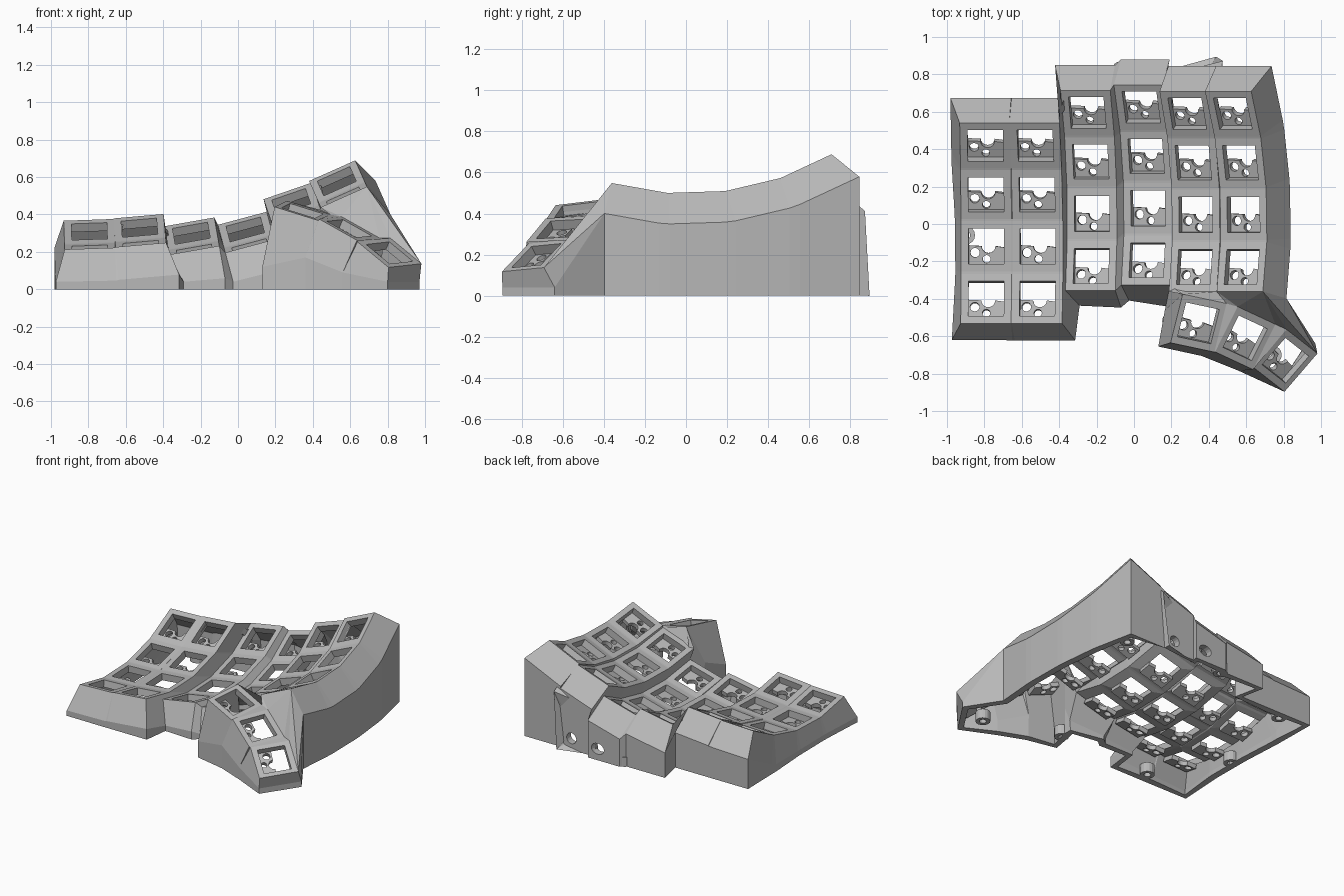
import bpy, bmesh, math
from math import radians, cos, sin, pi
from mathutils import Matrix, Vector

cube = bpy.data.objects.get("Cube")
if cube:
    bpy.data.objects.remove(cube)

grey = bpy.data.materials.new("plain_grey")
grey.use_nodes = True
grey.diffuse_color = (0.48, 0.48, 0.48, 1)
grey.node_tree.nodes["Principled BSDF"].inputs["Base Color"].default_value = (0.48, 0.48, 0.48, 1)

THICK, HALF, HOLE = 0.05, 0.135, 0.095
OUT, DROP, LOW = 0.055, 0.19, 0.04
TL, TR, BR, BL = range(4)
SIGNS = [(-1, 1), (1, 1), (1, -1), (-1, -1)]


def rot(angle, axis):
    return Matrix.Rotation(radians(angle), 4, axis)


def add_object(name, bm):
    mesh = bpy.data.meshes.new(name)
    bm.to_mesh(mesh)
    bm.free()
    mesh.materials.append(grey)
    ob = bpy.data.objects.new(name, mesh)
    bpy.context.scene.collection.objects.link(ob)
    return ob


def loop_edges(bm, points):
    vs = [bm.verts.new(p) for p in points]
    return [bm.edges.new((vs[i - 1], vs[i])) for i in range(len(vs))]


def circle(x, y, r, n=16):
    return [(x + r * cos(2 * pi * i / n), y + r * sin(2 * pi * i / n)) for i in range(n)]


# Key placement: six curved columns (x, y, z, roll) of four rows (y, height, tilt)
columns = [(-0.79, -0.12, 0.17, 2), (-0.515, -0.12, 0.19, 5), (-0.225, 0.055, 0.162, 10),
           (0.075, 0.085, 0.185, 15), (0.33, 0.05, 0.335, 19), (0.585, 0.05, 0.45, 24)]
rows = [(0.539, 0.14, 27), (0.277, 0.04, 14.5), (0, 0, 2), (-0.279, 0.022, -11)]
place = {}
for c, (x, y, z, roll) in enumerate(columns):
    for r, (dy, h, tilt) in enumerate(rows):
        place[c, r] = (Matrix.Translation((x, y, z)) @ rot(-roll, 'Y')
                       @ Matrix.Translation((0, dy, h)) @ rot(tilt, 'X'))
# Thumb keys: x, y, z, yaw, pitch, tilt
thumbs = [(0.345, -0.53, 0.42, -12, 17, 7), (0.595, -0.61, 0.325, -25, 27, 3),
          (0.81, -0.73, 0.195, -38, 33, 5)]
for i, (x, y, z, yaw, pitch, tilt) in enumerate(thumbs):
    place["thumb", i] = (Matrix.Translation((x, y, z)) @ rot(yaw, 'Z')
                         @ rot(pitch, 'Y') @ rot(tilt, 'X'))

# Key plates with square openings
bm = bmesh.new()
corner = {}
top_faces = []
for key, m in place.items():
    hx = 0.125 if key[0] == "thumb" else HALF
    outer = [bm.verts.new(m @ Vector((sx * hx, sy * HALF, 0))) for sx, sy in SIGNS]
    inner = [bm.verts.new(m @ Vector((sx * HOLE, sy * HOLE, 0))) for sx, sy in SIGNS]
    for i in range(4):
        j = (i + 1) % 4
        top_faces.append(bm.faces.new((outer[i], outer[j], inner[j], inner[i])))
        corner[key + (i,)] = outer[i]


def face(*keys):
    return bm.faces.new([corner[k] for k in keys])


# Webs between rows, between columns and between thumb keys
for c in range(6):
    for r in range(4):
        if r < 3:
            face((c, r, BL), (c, r, BR), (c, r + 1, TR), (c, r + 1, TL))
        if c < 5:
            face((c, r, TR), (c + 1, r, TL), (c + 1, r, BL), (c, r, BR))
            if r < 3:
                face((c, r, BR), (c + 1, r, BL), (c + 1, r + 1, TL), (c, r + 1, TR))
T = [[("thumb", i, k) for k in range(4)] for i in range(3)]
for i in range(2):
    face(T[i][TR], T[i + 1][TL], T[i + 1][BL], T[i][BR])

# Faceted web from the finger columns down to the thumb keys
a, b, c5l, c5r = (4, 3, BL), (4, 3, BR), (5, 3, BL), (5, 3, BR)
for f in [((3, 3, BR), a, T[0][TL]), (a, b, T[0][TR], T[0][TL]), (b, c5l, T[0][TR]),
          (c5l, T[1][TL], T[0][TR]), (c5l, c5r, T[1][TL]), (c5r, T[1][TR], T[1][TL]),
          (c5r, T[2][TL], T[1][TR]), (c5r, T[2][TR], T[2][TL])]:
    face(*f)

# Perimeter: corner, then outward direction or a fixed crease point
rim = []
for c in range(6):
    rim += [((c, 0, TL), (-1 if c in (0, 2) else 0, 1)), ((c, 0, TR), (1 if c == 5 else 0, 1))]
for r in range(4):
    rim += [((5, r, k), (1, 0)) for k in (TR, BR) if (r, k) != (0, TR)]
rim += [(T[2][TR], (0.97, -0.64, 0.04)), (T[2][BR], (0.80, -0.895, 0.04)),
        (T[2][BL], (0.56, -0.785, 0.09)), (T[1][BR], (0.56, -0.785, 0.09)),
        (T[1][BL], (0.36, -0.705, 0.17)), (T[0][BR], (0.36, -0.705, 0.17)),
        (T[0][BL], (0.13, -0.655, 0.12)), (T[0][TL], (0.165, -0.46, 0.2)),
        ((3, 3, BR), (0.17, -0.44, 0.09))]
for c in (3, 2, 1, 0):
    if c < 3:
        rim.append(((c, 3, BR), (1 if c == 1 else 0, -1)))
    rim.append(((c, 3, BL), ({2: 1, 0: -1}.get(c, 0), -1)))
for r in (3, 2, 1, 0):
    rim += [((0, r, k), (-1, 0)) for k in (BL, TL) if (r, k) not in ((3, BL), (0, TL))]

# Outer walls: sloped band, then straight down to the ground
crease, ground = [], []
for key, d in rim:
    top = corner[key].co
    if len(d) == 3:
        p = Vector(d)
    else:
        p = top + place[key[:2]].to_3x3() @ Vector((d[0] * OUT, d[1] * OUT, -DROP))
        if p.z < LOW:
            p = top.lerp(p, (top.z - LOW) / (top.z - p.z))
    crease.append(bm.verts.new(p))
    ground.append(bm.verts.new((p.x, p.y, 0)))
ports = {}
for i, (key, d) in enumerate(rim):
    j = (i + 1) % len(rim)
    v, w = corner[key], corner[rim[j][0]]
    if key == c5r:
        bm.faces.new((v, w, crease[i]))
        bm.faces.new((w, crease[j], crease[i]))
    else:
        bm.faces.new((v, w, crease[j], crease[i]))
    wall = bm.faces.new((crease[i], crease[j], ground[j], ground[i]))
    if key in ((3, 0, TL), (4, 0, TL)):
        ports[key[0]] = wall, ground[i].co.copy(), ground[j].co.copy()

# Cable ports in the back wall
for col, x, stretch in ((4, 0.35, 1), (3, 0.11, 1.3)):
    wall, p, q = ports[col]
    edges = list(wall.edges)
    bm.faces.remove(wall)
    pts = []
    for px, pz in circle(0, 0, 0.04):
        t = (x + px * stretch - p.x) / (q.x - p.x)
        pts.append((x + px * stretch, p.y + t * (q.y - p.y), 0.085 + pz))
    bmesh.ops.triangle_fill(bm, edges=edges + loop_edges(bm, pts), use_beauty=True)

bmesh.ops.remove_doubles(bm, verts=bm.verts[:], dist=0.0005)
bmesh.ops.recalc_face_normals(bm, faces=bm.faces[:])
if sum(f.normal.z for f in top_faces if f.is_valid) < 0:
    bmesh.ops.reverse_faces(bm, faces=bm.faces[:])
shell = add_object("keyboard_shell", bm)
solid = shell.modifiers.new("wall_thickness", 'SOLIDIFY')
solid.thickness = THICK
solid.offset = -1

# Switch socket holder under the front half of every opening
bm = bmesh.new()
notch = [(0.01 + 0.037 * cos(t), 0.037 * sin(t)) for t in (-pi * i / 10 for i in range(11))]
outline = [(-0.1, 0.004), (-0.1, -0.1), (0.1, -0.1), (0.1, -0.008)] + notch
edges = []
for shape in (outline, circle(-0.062, -0.035, 0.025), circle(0.0, -0.069, 0.021)):
    edges += loop_edges(bm, [(x, y, -0.05) for x, y in shape])
bmesh.ops.triangle_fill(bm, edges=edges, use_beauty=True)
geom = bmesh.ops.extrude_face_region(bm, geom=bm.faces[:])["geom"]
bmesh.ops.translate(bm, vec=(0, 0, -0.032), verts=[g for g in geom if isinstance(g, bmesh.types.BMVert)])
bmesh.ops.recalc_face_normals(bm, faces=bm.faces[:])
holder = add_object("socket_holder", bm)
for n, m in enumerate(place.values()):
    ob = holder if n == 0 else holder.copy()
    if n:
        bpy.context.scene.collection.objects.link(ob)
    ob.matrix_world = m

# Screw bosses inside the walls
for x, y in [(0.74, -0.7), (0.2, -0.52), (-0.57, -0.54), (-0.9, -0.06),
             (-0.76, 0.61), (-0.07, 0.82), (0.68, 0.74)]:
    bm = bmesh.new()
    edges = []
    for r in (0.05, 0.024):
        edges += loop_edges(bm, [(px, py, 0) for px, py in circle(x, y, r)])
    bmesh.ops.triangle_fill(bm, edges=edges, use_beauty=True)
    geom = bmesh.ops.extrude_face_region(bm, geom=bm.faces[:])["geom"]
    bmesh.ops.translate(bm, vec=(0, 0, 0.07), verts=[g for g in geom if isinstance(g, bmesh.types.BMVert)])
    bmesh.ops.recalc_face_normals(bm, faces=bm.faces[:])
    add_object("screw_boss", bm)
